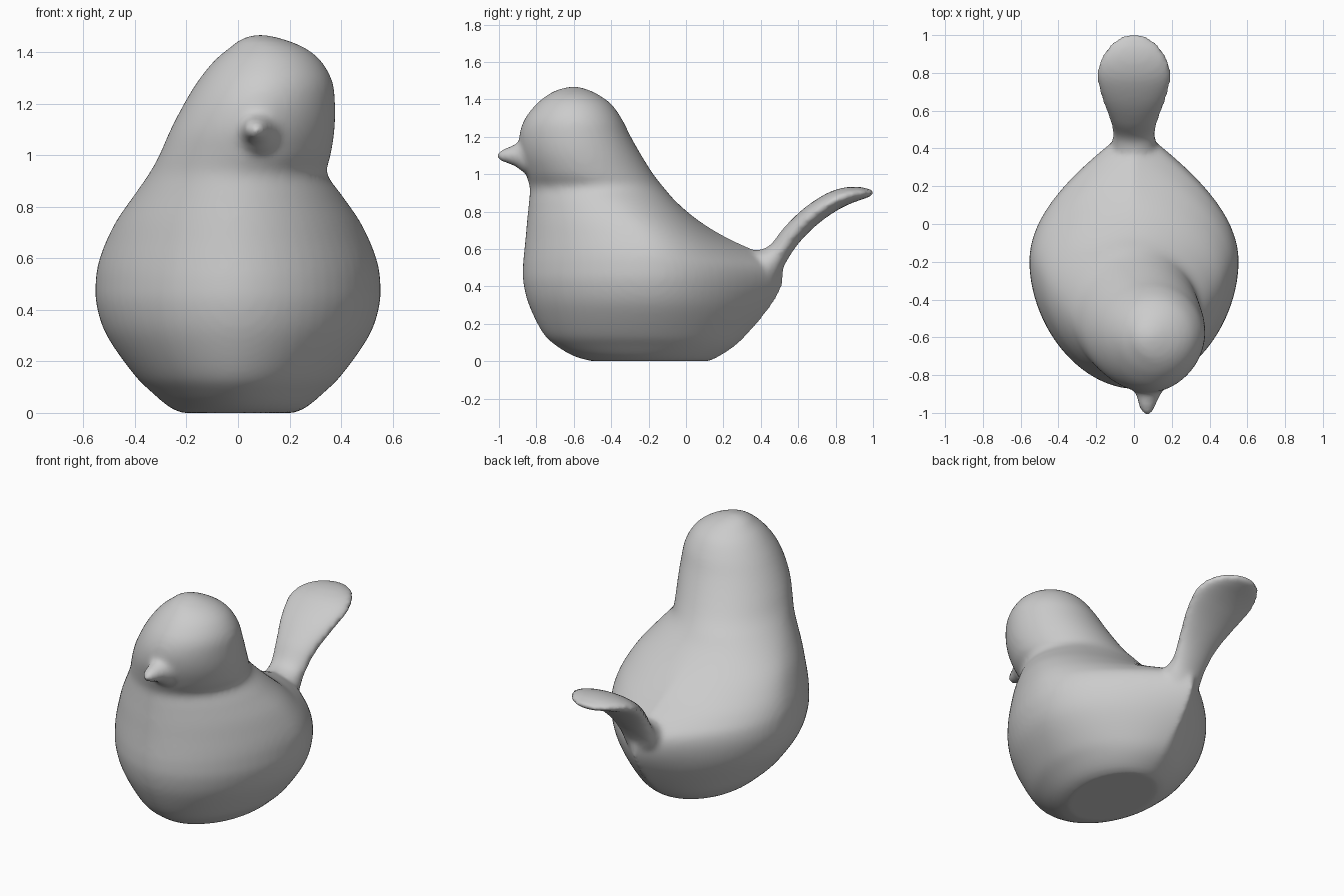
import bpy, bmesh, math
from mathutils import Vector

SEG = 64


def smooth_rows(rows, steps=4):
    # Catmull-Rom interpolation between the measured section rows
    out = []
    pad = [rows[0]] + list(rows) + [rows[-1]]
    for i in range(1, len(pad) - 2):
        for k in range(steps):
            t = k / steps
            out.append([0.5 * (2*b + (c-a)*t + (2*a-5*b+4*c-d)*t*t + (3*b-a-3*c+d)*t**3)
                        for a, b, c, d in zip(*pad[i-1:i+3])])
    return out + [list(rows[-1])]


def power(v, n):
    return math.copysign(abs(v) ** (2 / n), v)


def loft(bm, rings):
    loops = [[bm.verts.new(p) for p in ring] for ring in rings]
    faces = [bm.faces.new(loops[0][::-1]), bm.faces.new(loops[-1])]
    for a, b in zip(loops, loops[1:]):
        for i in range(SEG):
            j = (i + 1) % SEG
            faces.append(bm.faces.new((a[i], a[j], b[j], b[i])))
    bmesh.ops.recalc_face_normals(bm, faces=faces)


def body_ring(row):
    # oval in front, tapering to a point at the back by amount k
    z, x0, x1, y0, y1, ym, k = row
    xc, w = (x0 + x1) / 2, (x1 - x0) / 2
    ring = []
    for i in range(SEG):
        a = 2 * math.pi * i / SEG
        c, s = math.cos(a), math.sin(a)
        if s > 0:
            taper = 2 * min(a, math.pi - a) / math.pi
            ring.append((xc + w*c, ym + (y1 - ym)*((1-k)*s + k*taper), z))
        else:
            ring.append((xc + w*power(c, 1.87), ym + (ym - y0)*power(s, 1.87), z))
    return ring


def swept_ring(row, thick):
    # section spanning a lower and an upper side-view point
    x, w, yl, zl, yu, zu = row
    low, up = Vector((x, yl, zl)), Vector((x, yu, zu))
    mid, half = (low + up) / 2, (up - low) / 2 * thick
    return [mid + Vector((w, 0, 0)) * math.cos(2*math.pi*i/SEG)
            + half * math.sin(2*math.pi*i/SEG) for i in range(SEG)]


# Body and turned head: z, left, right, front, back, widest y, back taper
body = [
    (0.00, -.22, .22, -.50, .12, -.19, 0),
    (0.025, -.27, .27, -.595, .175, -.19, .1),
    (0.08, -.335, .335, -.69, .26, -.19, .25),
    (0.15, -.405, .405, -.765, .335, -.20, .45),
    (0.30, -.51, .51, -.84, .46, -.20, .75),
    (0.42, -.55, .55, -.87, .52, -.20, .9),
    (0.51, -.553, .553, -.872, .51, -.20, .95),
    (0.58, -.543, .543, -.866, .395, -.21, .85),
    (0.66, -.515, .515, -.858, .22, -.24, .5),
    (0.75, -.47, .47, -.85, .07, -.30, .15),
    (0.85, -.40, .40, -.84, -.05, -.39, 0),
    (0.93, -.345, .345, -.835, -.12, -.46, 0),
    (1.00, -.306, .36, -.857, -.175, -.52, 0),
    (1.10, -.262, .375, -.887, -.238, -.56, 0),
    (1.20, -.21, .377, -.892, -.295, -.58, 0),
    (1.29, -.155, .366, -.865, -.34, -.59, 0),
    (1.37, -.09, .32, -.805, -.395, -.595, 0),
    (1.42, -.03, .255, -.745, -.46, -.60, 0),
    (1.45, .01, .18, -.69, -.52, -.60, 0),
    (1.468, .06, .11, -.62, -.58, -.60, 0),
]

# Tail: x, half width, lower y, lower z, upper y, upper z
tail = [
    (0, .13, .36, .33, .20, .54),
    (0, .118, .47, .43, .36, .575),
    (0, .112, .525, .53, .45, .608),
    (0, .132, .595, .635, .53, .708),
    (0, .170, .69, .732, .635, .81),
    (0, .196, .79, .805, .75, .887),
    (0, .185, .87, .846, .84, .92),
    (0, .142, .94, .870, .92, .928),
    (0, .085, .988, .885, .978, .918),
    (0, .025, 1.006, .897, 1.006, .912),
]

# Beak
beak = [
    (.08, .105, -.80, .99, -.80, 1.21),
    (.08, .08, -.87, 1.01, -.87, 1.185),
    (.075, .062, -.91, 1.04, -.91, 1.16),
    (.07, .047, -.955, 1.058, -.955, 1.143),
    (.07, .032, -.99, 1.07, -.99, 1.128),
    (.07, .01, -1.011, 1.088, -1.011, 1.108),
]

bm = bmesh.new()
loft(bm, [body_ring(r) for r in smooth_rows(body)])
for part, thick in ((tail, 1.18), (beak, 1.0)):
    loft(bm, [swept_ring(r, thick) for r in smooth_rows(part)])
mesh = bpy.data.meshes.new("bird")
bm.to_mesh(mesh)
bm.free()
bird = bpy.data.objects.new("bird", mesh)
bpy.context.collection.objects.link(bird)

# Fuse the parts into one softly blended surface
remesh = bird.modifiers.new("fuse", 'REMESH')
remesh.mode = 'VOXEL'
remesh.voxel_size = 0.016
remesh.use_smooth_shade = True
blend = bird.modifiers.new("blend", 'SMOOTH')
blend.factor = 0.5
blend.iterations = 8
